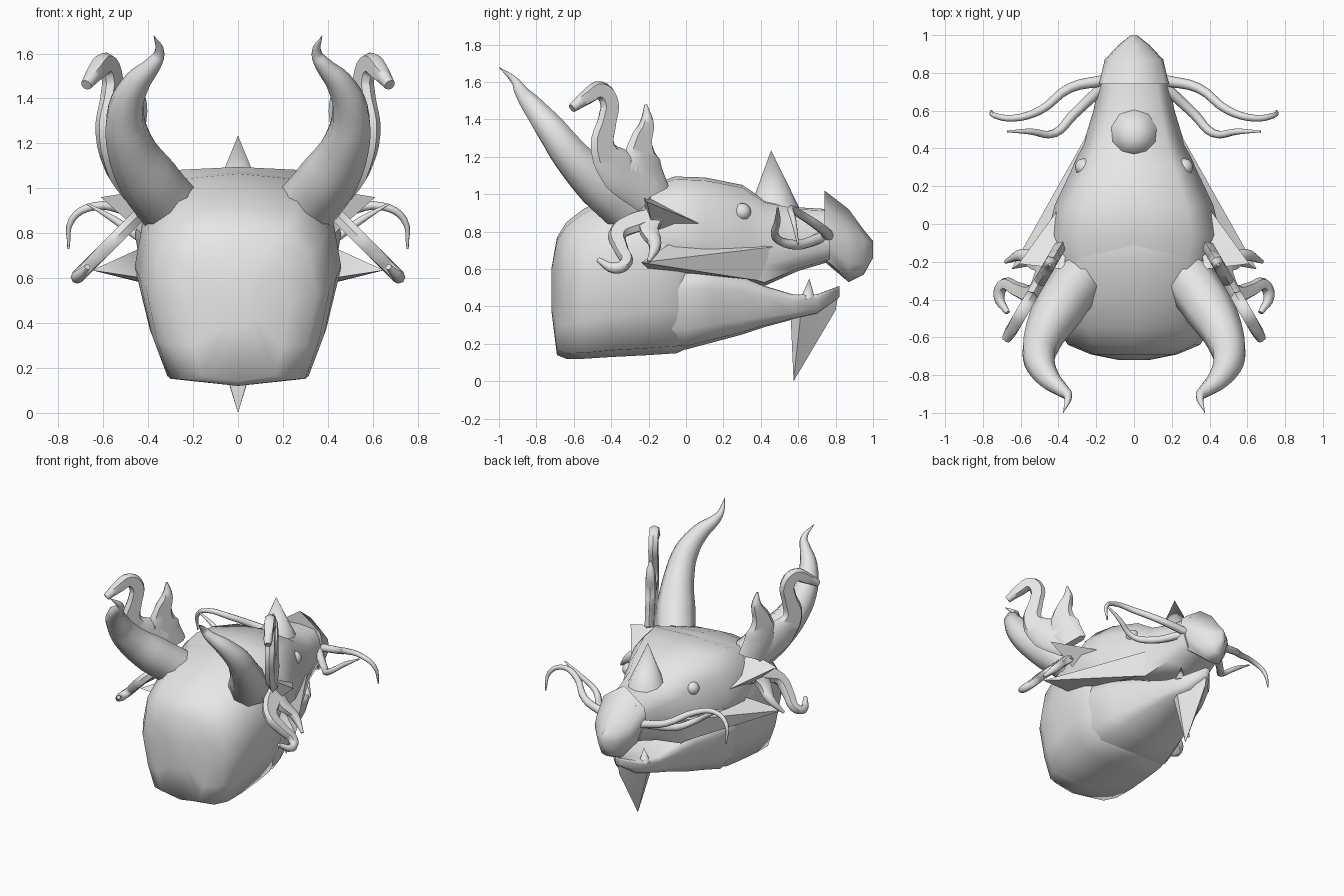
import bpy, bmesh, math
from mathutils import Vector

cube = bpy.data.objects.get("Cube")
if cube:
    bpy.data.objects.remove(cube, do_unlink=True)

GREY = (0.8, 0.8, 0.8, 1.0)
mat = bpy.data.materials.new("stone_grey")
mat.use_nodes = True
mat.diffuse_color = GREY
mat.node_tree.nodes["Principled BSDF"].inputs["Base Color"].default_value = GREY


def finish(name, mesh, mirror=False, angle=40):
    """Link a mesh, colour it, mirror it across x and shade it."""
    ob = bpy.data.objects.new(name, mesh)
    bpy.context.scene.collection.objects.link(ob)
    mesh.materials.clear()
    mesh.materials.append(mat)
    bpy.ops.object.select_all(action='DESELECT')
    ob.select_set(True)
    bpy.context.view_layer.objects.active = ob
    bpy.ops.object.shade_smooth_by_angle(angle=math.radians(angle))
    if mirror:
        mod = ob.modifiers.new("mirror", 'MIRROR')
        mod.use_mirror_merge = False
    return ob


def to_mesh(name, bm):
    bmesh.ops.recalc_face_normals(bm, faces=bm.faces)
    mesh = bpy.data.meshes.new(name)
    bm.to_mesh(mesh)
    bm.free()
    return mesh


def loft(name, sections, mid=0.45, flat=0.03, top=0.62, brow=0.91, drop=0.2):
    """Skin sections given as y, top z, bottom z, half width, bottom half width."""
    bm = bmesh.new()
    rings = []
    for y, zt, zb, w, wb in sections:
        h = zt - zb
        half = [(top * w, zt - flat * h), (brow * w, zt - drop * h),
                (w, zt - mid * h), (wb + (w - wb) * 0.55, zb + 0.25 * h),
                (wb, zb + 0.04 * h)]
        ring = [(0, zt)] + half + [(0, zb)] + [(-x, z) for x, z in reversed(half)]
        rings.append([bm.verts.new((x, y, z)) for x, z in ring])
    n = len(rings[0])
    for a, b in zip(rings, rings[1:]):
        for i in range(n):
            j = (i + 1) % n
            bm.faces.new((a[i], a[j], b[j], b[i]))
    bm.faces.new(rings[0])
    bm.faces.new(rings[-1])
    return finish(name, to_mesh(name, bm), angle=65)


def hull(name, points, mirror=False, angle=30):
    bm = bmesh.new()
    for p in points:
        bm.verts.new(p)
    bmesh.ops.convex_hull(bm, input=bm.verts)
    return finish(name, to_mesh(name, bm), mirror, angle)


def tube(name, points, slab=None):
    """Tapered tube through x, y, z, radius points, mirrored across x.
    A slab of origin, normal and half thickness trims it flat."""
    cu = bpy.data.curves.new(name, 'CURVE')
    cu.dimensions = '3D'
    cu.bevel_depth = 1.0
    cu.bevel_resolution = 2
    cu.resolution_u = 4
    cu.use_fill_caps = True
    sp = cu.splines.new('BEZIER')
    sp.bezier_points.add(len(points) - 1)
    for bp, (x, y, z, r) in zip(sp.bezier_points, points):
        bp.co = (x, y, z)
        bp.radius = r
        bp.handle_left_type = bp.handle_right_type = 'AUTO'
    tmp = bpy.data.objects.new(name + "_path", cu)
    bpy.context.scene.collection.objects.link(tmp)
    bpy.context.view_layer.update()
    mesh = bpy.data.meshes.new_from_object(
        tmp.evaluated_get(bpy.context.evaluated_depsgraph_get()))
    bpy.data.objects.remove(tmp, do_unlink=True)
    if slab:
        origin, normal, limit = slab
        for v in mesh.vertices:
            d = (v.co - origin).dot(normal)
            v.co += normal * (max(-limit, min(limit, d)) - d)
    return finish(name, mesh, True, 50)


# Skull, upper muzzle, beak and lower jaw
loft("skull", [(-0.72, 0.6, 0.38, 0.08, 0.06), (-0.69, 0.77, 0.14, 0.23, 0.16),
               (-0.64, 0.85, 0.12, 0.35, 0.25), (-0.55, 0.92, 0.12, 0.41, 0.3),
               (-0.4, 1.0, 0.13, 0.44, 0.315), (-0.2, 1.065, 0.14, 0.46, 0.31),
               (-0.05, 1.085, 0.15, 0.44, 0.3), (0.08, 1.05, 0.21, 0.36, 0.24)])
loft("upper_muzzle", [(-0.3, 1.01, 0.64, 0.41, 0.38), (-0.06, 1.095, 0.6, 0.46, 0.43),
                      (0.1, 1.09, 0.57, 0.42, 0.39), (0.3, 1.05, 0.54, 0.325, 0.31),
                      (0.42, 0.97, 0.51, 0.27, 0.25), (0.6, 0.93, 0.59, 0.215, 0.18),
                      (0.77, 0.92, 0.64, 0.18, 0.14)],
     mid=0.6, top=0.66, brow=0.87, drop=0.24)
loft("beak", [(0.74, 1.02, 0.64, 0.185, 0.14), (0.87, 0.92, 0.53, 0.155, 0.07),
              (0.95, 0.81, 0.57, 0.08, 0.04), (1.0, 0.75, 0.66, 0.015, 0.01)],
     mid=0.5, flat=0.2, top=0.6, brow=0.92, drop=0.32)
loft("lower_jaw", [(-0.3, 0.56, 0.19, 0.34, 0.25), (0.0, 0.6, 0.17, 0.405, 0.29),
                   (0.15, 0.59, 0.21, 0.35, 0.25), (0.3, 0.56, 0.25, 0.285, 0.22),
                   (0.42, 0.51, 0.29, 0.235, 0.18), (0.57, 0.465, 0.33, 0.18, 0.14),
                   (0.7, 0.465, 0.36, 0.12, 0.08), (0.82, 0.51, 0.45, 0.02, 0.01)],
     mid=0.25, flat=0.01, top=0.85, brow=0.97, drop=0.06)
hull("chin_spike", [(0, 0.82, 0.5), (0, 0.8, 0.38), (0.13, 0.62, 0.42), (-0.13, 0.62, 0.42),
                    (0.1, 0.56, 0.34), (-0.1, 0.56, 0.34), (0, 0.575, 0)])

# Side fins
hull("cheek_fin", [(0.2, 0.56, 0.73), (0.42, -0.08, 0.74), (0.42, -0.2, 0.6),
                   (0.38, 0.12, 0.57), (0.27, 0.38, 0.54), (0.385, 0.2, 0.69),
                   (0.65, -0.24, 0.635)], True, 60)
hull("ear_fin", [(0.4, 0.08, 0.84), (0.37, -0.24, 1.0), (0.42, -0.17, 0.79),
                 (0.35, -0.05, 0.9), (0.61, -0.21, 0.96)], True)


# Nose horn, teeth and eyes
def cone(name, base, radius, height, lean=0.0, mirror=False):
    bm = bmesh.new()
    bmesh.ops.create_cone(bm, cap_ends=True, segments=10, radius1=radius,
                          radius2=0, depth=height)
    for v in bm.verts:
        if v.co.z > 0:
            v.co.y += lean
        v.co += Vector(base) + Vector((0, 0, height / 2))
    return finish(name, to_mesh(name, bm), mirror)


cone("nose_horn", (0, 0.475, 0.92), 0.135, 0.315, -0.02)
cone("lower_tooth", (0.11, 0.65, 0.44), 0.04, 0.11, 0.01, True)

bm = bmesh.new()
bmesh.ops.create_uvsphere(bm, u_segments=12, v_segments=8, radius=0.048)
for v in bm.verts:
    v.co += Vector((0.265, 0.3, 0.905))
finish("eye", to_mesh("eye", bm), True)

# Main horns
tube("main_horn", [(0.29, -0.29, 0.9, 0.14), (0.4, -0.45, 1.04, 0.135),
                   (0.485, -0.61, 1.2, 0.105), (0.5, -0.72, 1.345, 0.085),
                   (0.45, -0.82, 1.47, 0.06), (0.375, -0.885, 1.555, 0.036),
                   (0.35, -0.91, 1.6, 0.024), (0.375, -1.0, 1.68, 0.001)])

# Flat antlers that lie in a slanted upright plane
along = Vector((0.58, -1.0, 0)).normalized()
antler_slab = (Vector((0.38, -0.1, 1.0)), Vector((-along.y, along.x, 0)), 0.032)


def antler_point(y, z, r):
    return (0.38 + (-0.1 - y) * 0.58, y, z, r)


main = [(-0.2, 1.0, 0.11), (-0.36, 1.13, 0.12), (-0.445, 1.25, 0.075), (-0.42, 1.4, 0.055),
        (-0.41, 1.49, 0.055), (-0.46, 1.555, 0.05), (-0.53, 1.52, 0.042), (-0.61, 1.46, 0.025)]
prong = [(-0.18, 1.0, 0.11), (-0.24, 1.16, 0.12), (-0.24, 1.28, 0.07),
         (-0.21, 1.38, 0.04), (-0.215, 1.48, 0.008)]
tube("antler", [antler_point(*p) for p in main], antler_slab)
tube("antler_prong", [antler_point(*p) for p in prong], antler_slab)


# Flat curled tendrils below the antlers
def tendril_point(y, z, r):
    return (0.42 + (0.9 - z), y, z, r)


tendril_slab = (Vector((0.42, 0, 0.9)), Vector((1, 0, 1)).normalized(), 0.03)
curl = [(-0.15, 0.88, 0.06), (-0.28, 0.845, 0.065), (-0.365, 0.79, 0.05), (-0.345, 0.7, 0.04),
        (-0.32, 0.635, 0.034), (-0.38, 0.605, 0.03), (-0.47, 0.65, 0.014)]
hook = [(-0.16, 0.9, 0.06), (-0.2, 0.82, 0.055), (-0.165, 0.73, 0.035), (-0.2, 0.64, 0.01)]
tube("tendril", [tendril_point(*p) for p in curl], tendril_slab)
tube("tendril_hook", [tendril_point(*p) for p in hook], tendril_slab)

# Whiskers on the muzzle
tube("upper_whisker", [(0.16, 0.76, 0.78, 0.03), (0.34, 0.72, 0.82, 0.026),
                       (0.5, 0.6, 0.9, 0.022), (0.64, 0.56, 0.92, 0.018),
                       (0.74, 0.575, 0.86, 0.015), (0.755, 0.6, 0.73, 0.005)])
tube("lower_whisker", [(0.16, 0.73, 0.77, 0.03), (0.32, 0.58, 0.73, 0.026),
                       (0.42, 0.48, 0.77, 0.022), (0.55, 0.49, 0.86, 0.017),
                       (0.67, 0.49, 0.93, 0.005)])
